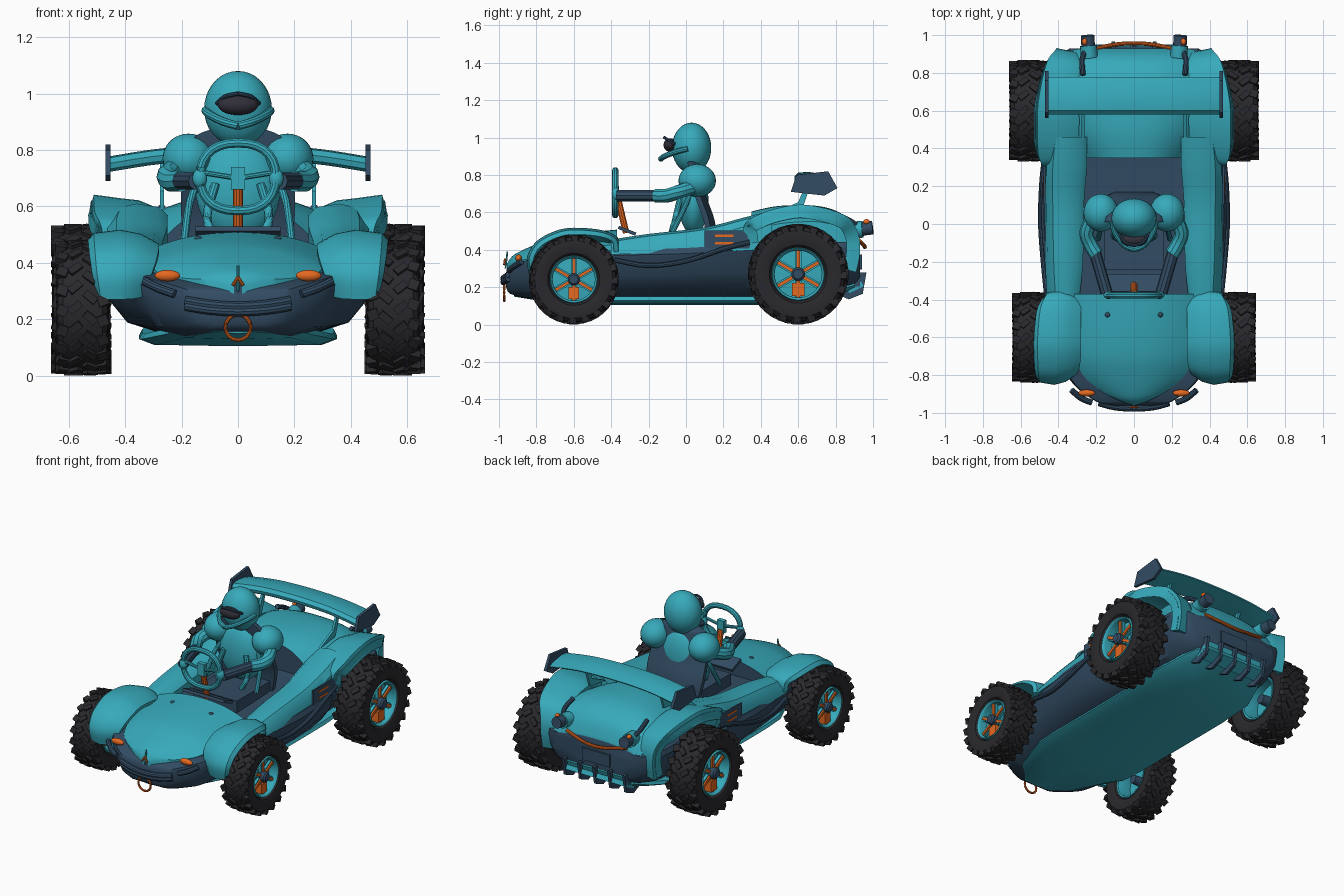
import bpy, bmesh, math
from mathutils import Vector, Matrix

if "Cube" in bpy.data.objects:
    bpy.data.objects.remove(bpy.data.objects["Cube"])

def colour(name, rgb):
    m = bpy.data.materials.new(name)
    m.diffuse_color = (*rgb, 1)
    m.use_nodes = True
    m.node_tree.nodes["Principled BSDF"].inputs["Base Color"].default_value = m.diffuse_color
    return m

TEAL = colour("teal paint", (0.038, 0.40, 0.495))
NAVY = colour("navy trim", (0.032, 0.072, 0.125))
ORANGE = colour("orange accent", (0.78, 0.14, 0.015))
RUBBER = colour("tyre rubber", (0.022, 0.022, 0.026))
DARK = colour("dark visor", (0.03, 0.027, 0.04))

def finish(name, bm, *mats, mirror=False):
    bmesh.ops.recalc_face_normals(bm, faces=bm.faces[:])
    me = bpy.data.meshes.new(name)
    bm.to_mesh(me)
    bm.free()
    ob = bpy.data.objects.new(name, me)
    bpy.context.collection.objects.link(ob)
    for m in mats:
        me.materials.append(m)
    if mirror:
        ob.modifiers.new("mirror", 'MIRROR')
    return ob

def smooth_rows(rows, sub=4):
    """Catmull-Rom refinement of a short table of stations."""
    out = []
    for i in range(len(rows) - 1):
        a, b, c, d = (rows[max(0, min(len(rows) - 1, i + k))] for k in (-1, 0, 1, 2))
        for s in range(sub):
            t = s / sub
            out.append([0.5 * (2*q + (r-p)*t + (2*p-5*q+4*r-u)*t*t + (3*q-p-3*r+u)*t**3)
                        for p, q, r, u in zip(a, b, c, d)])
    return out + [list(rows[-1])]

def loft(name, rings, *mats, mirror=False, cap_mat=0):
    bm = bmesh.new()
    vs = [[bm.verts.new(p) for p in r] for r in rings]
    n = len(rings[0])
    for a, b in zip(vs, vs[1:]):
        for i in range(n):
            bm.faces.new((a[i], a[(i+1) % n], b[(i+1) % n], b[i]))
    for r in (vs[0], vs[-1]):
        bm.faces.new(r).material_index = cap_mat
    return finish(name, bm, *mats, mirror=mirror)

def both(half):
    """Close a half section (x >= 0, first and last on the centre line)."""
    return half + [(-x, y, z) for x, y, z in half[-2:0:-1]]

def tube(name, pts, r, mat, mirror=False, sub=4, sides=10):
    pts = [Vector(p) for p in (smooth_rows(pts, sub) if len(pts) > 2 else pts)]
    rings = []
    for i, p in enumerate(pts):
        t = (pts[min(i+1, len(pts)-1)] - pts[max(i-1, 0)]).normalized()
        q = t.to_track_quat('Z', 'Y')
        rings.append([p + q @ Vector((r*math.cos(a), r*math.sin(a), 0))
                      for a in (2*math.pi*k/sides for k in range(sides))])
    return loft(name, rings, mat, mirror=mirror)

def ball(name, c, s, mat, mirror=False):
    bm = bmesh.new()
    bmesh.ops.create_uvsphere(bm, u_segments=28, v_segments=18, radius=1,
                              matrix=Matrix.Translation(c) @ Matrix.Diagonal((*s, 1)))
    return finish(name, bm, mat, mirror=mirror)

def box(name, c, s, mat, rot=(0, 'X'), mirror=False):
    bm = bmesh.new()
    bmesh.ops.create_cube(bm, size=1, matrix=Matrix.Translation(c) @ Matrix.Rotation(rot[0], 4, rot[1])
                          @ Matrix.Diagonal((*s, 1)))
    return finish(name, bm, mat, mirror=mirror)

def slab(name, outline, x0, x1, mat, mirror=False):
    """Side outline in (y, z) extruded from x0 to x1."""
    return loft(name, [[(x, y, z) for y, z in outline] for x in (x0, x1)], mat, mirror=mirror)

# --- lower hull: y, half width, bottom, top
hull = [(-.962, .10, .20, .28), (-.94, .20, .165, .31), (-.85, .32, .145, .345), (-.75, .37, .14, .365),
        (-.6, .40, .14, .38), (-.36, .45, .145, .40), (0, .49, .15, .41), (.3, .47, .15, .43),
        (.45, .42, .15, .44), (.75, .42, .17, .44), (.88, .40, .20, .44), (.93, .34, .24, .42)]
loft("lower_hull", [both([(0, y, b), (.55*w, y, b), (.8*w, y, b+.15*(t-b)), (.93*w, y, b+.45*(t-b)),
                          (w, y, t-.03), (.97*w, y, t), (0, y, t)])
                    for y, w, b, t in smooth_rows(hull)], NAVY)

# --- hood and rear deck: y, half width, crown height, edge height
def shell(name, rows, drop, power):
    rings = []
    for y, w, c, e in smooth_rows(rows):
        us = [k / 8 for k in range(9)]
        rings.append(both([(w*u, y, e + (c-e)*(1-u**power)) for u in us] + [(w, y, e-drop), (0, y, e-drop)]))
    return loft(name, rings, TEAL, NAVY, cap_mat=1)

shell("hood", [(-.958, .015, .325, .315), (-.93, .09, .365, .34), (-.88, .18, .395, .345), (-.8, .27, .43, .36),
               (-.7, .31, .465, .39), (-.55, .335, .49, .41), (-.37, .35, .508, .43)], .03, 2.3)
shell("rear_deck", [(.35, .25, .605, .50), (.5, .31, .635, .54), (.7, .35, .635, .55), (.82, .36, .60, .52),
                    (.89, .34, .54, .47), (.93, .31, .45, .41)], .1, 2.5)

# --- side rails beside the cockpit: y, top height, outer x, inner x
rail = [(-.4, .455, .46, .29), (-.2, .485, .47, .27), (.1, .52, .475, .265), (.3, .57, .475, .25), (.46, .61, .46, .25)]
loft("side_rail", [[(o, y, .375 + .03*(y+.4)), (o-.012, y, t-.05), (o-.045, y, t-.012), (o-.10, y, t),
                    (i+.03, y, t-.012), (i, y, t-.04), (i, y, .38)] for y, t, o, i in smooth_rows(rail)],
     TEAL, mirror=True)

# --- wheel arches: path rows y, z, inner x, outer x; crosswise drop below the path
def fender(name, rows, drops, flip):
    rows = smooth_rows(rows)
    rings = []
    for i, (y, z, xi, xo) in enumerate(rows):
        a, b = rows[max(i-1, 0)], rows[min(i+1, len(rows)-1)]
        t = Vector((b[0]-a[0], b[1]-a[1])).normalized()
        n = Vector((-t.y, t.x)) * flip
        us = (0, .25, .55, .92, 1, .995, .96, .5, 0)
        ds = list(drops) + [drops[4]+.003, drops[3]+.02, drops[2]+.02, drops[0]+.02]
        rings.append([(xi+(xo-xi)*u, y-n.x*d, z-n.y*d) for u, d in zip(us, ds)])
    loft(name, rings, TEAL, mirror=True)

fender("front_fender", [(-.84, .27, .33, .50), (-.85, .36, .31, .515), (-.80, .445, .29, .525), (-.7, .50, .28, .53),
                        (-.6, .518, .28, .53), (-.45, .505, .28, .515), (-.365, .465, .29, .48), (-.35, .39, .32, .47)],
       (.05, .015, 0, .012, .035), 1)
fender("rear_fender", [(.91, .28, .27, .42), (.93, .38, .27, .42), (.92, .49, .27, .43), (.85, .585, .28, .48),
                       (.65, .64, .29, .525), (.5, .625, .29, .53), (.37, .58, .30, .525), (.31, .53, .31, .50),
                       (.315, .43, .33, .48)], (.045, .02, .012, 0, .07), -1)

# --- floor pan: y, half width, lift
pan = [(-.92, .10, .045), (-.8, .22, .025), (-.5, .34, 0), (-.35, .35, 0), (.4, .35, 0), (.65, .35, .015),
       (.8, .30, .05), (.9, .25, .08)]
loft("floor_pan", [both([(0, y, .105+h), (.85*w, y, .11+h), (w, y, .13+h), (.97*w, y, .15+h), (0, y, .155+h)])
                   for y, w, h in pan], TEAL)

# --- rear diffuser
box("diffuser_panel", (0, .89, .245), (.46, .08, .08), NAVY)
box("diffuser_lip", (0, .905, .20), (.46, .085, .03), TEAL, (math.radians(25), 'X'))
for k in range(5):
    x = -.22 + .11*k
    slab("diffuser_fin", [(.80, .165), (.87, .135), (.945, .165), (.965, .28), (.82, .28)], x-.009, x+.009, NAVY)
    if k < 4:
        box("diffuser_insert", (x+.055, .932, .235), (.08, .01, .06), TEAL, (math.radians(-20), 'X'))

# --- wing with end plates and struts
wing = [(-.46, .717), (-.25, .748), (0, .757), (.25, .748), (.46, .717)]
foil = [(.58, .035), (.60, .055), (.65, .06), (.72, .05), (.778, .032), (.775, .025), (.68, .01), (.60, .005), (.585, .015)]
loft("rear_wing", [[(x, y, z+h) for y, h in foil] for x, z in smooth_rows(wing)], TEAL)
slab("wing_end_plate", [(.56, .71), (.59, .80), (.76, .82), (.81, .73), (.74, .69)], .452, .47, NAVY, mirror=True)
slab("wing_strut", [(.46, .59), (.62, .61), (.67, .76), (.645, .76), (.60, .655)], .262, .277, TEAL, mirror=True)

# --- side trim
tube("side_pipe", [(.462, -.38, .345), (.48, -.2, .315), (.494, 0, .34), (.489, .2, .405), (.475, .34, .44)], .014, NAVY, mirror=True)
box("side_panel", (.474, .22, .455), (.009, .24, .095), NAVY, mirror=True)
for z in (.435, .475):
    box("panel_stripe", (.477, .205, z), (.008, .10, .012), ORANGE, mirror=True)

# --- nose details
ball("headlight", (.25, -.895, .355), (.045, .018, .02), ORANGE, mirror=True)
tube("nose_slat", [(.225, -.945, .29), (.28, -.922, .31), (.33, -.88, .335)], .016, NAVY, mirror=True)
for dz in (-.010, .010):
    tube("front_bumper", [(-.185, -.948, .257+dz), (-.10, -.970, .243+dz), (0, -.976, .237+dz), (.10, -.970, .243+dz),
                          (.185, -.948, .257+dz)], .017, NAVY)
tube("tow_ring", [(.045*math.sin(a), -.972, .172+.045*math.cos(a)) for a in (math.pi*k/8 for k in range(17))], .007, ORANGE, sub=1)
tube("nose_pin", [(0, -.965, .30), (0, -.955, .39)], .005, TEAL)
tube("nose_chevron", [(0, -.968, .35), (.018, -.972, .32)], .006, ORANGE, mirror=True)
ball("hood_catch", (.14, -.48, .485), (.014, .014, .01), NAVY, mirror=True)

# --- tail details
tube("tail_light", [(.235, .88, .505), (.242, .945, .51)], .045, TEAL, mirror=True, sides=16)
tube("tail_light_ring", [(.242, .93, .51), (.246, .998, .518)], .036, NAVY, mirror=True, sides=16)
tube("tail_light_bezel", [(.27, .79, .595), (.275, .87, .56), (.255, .92, .525)], .014, NAVY, mirror=True)
ball("tail_light_cap", (.262, .965, .55), (.014, .018, .014), ORANGE, mirror=True)
tube("tail_strip", [(-.22, .925, .45), (-.1, .95, .425), (0, .956, .415), (.1, .95, .425), (.22, .925, .45)], .011, ORANGE)
box("tail_plate", (0, .935, .335), (.20, .012, .08), NAVY)

# --- cockpit
ring = [2*math.pi*k/28 for k in range(29)]
tube("steering_wheel", [(.134*math.copysign(abs(math.cos(a))**.85, math.cos(a)), -.378,
                         .705+.12*math.copysign(abs(math.sin(a))**.85, math.sin(a))) for a in ring], .017, TEAL, sub=1)
tube("wheel_spoke", [(0, -.375, .70), (.125, -.378, .72)], .010, TEAL, mirror=True)
box("wheel_hub", (0, -.372, .70), (.05, .03, .08), TEAL)
tube("steering_column", [(0, -.365, .68), (0, -.32, .49)], .018, ORANGE)
box("dashboard", (0, -.315, .502), (.30, .10, .018), NAVY, (math.radians(-22), 'X'))
seat = [(.17, .41, .17), (.155, .55, .20), (.11, .68, .20), (.08, .78, .195), (.07, .85, .15), (.07, .88, .07)]
loft("seat_back", [[(-w, y-.03, z), (-.6*w, y, z), (.6*w, y, z), (w, y-.03, z), (w, y-.06, z), (-w, y-.06, z)]
                   for y, z, w in smooth_rows(seat)], NAVY)
box("seat_base", (0, -.06, .44), (.32, .36, .08), NAVY)

# --- driver
ball("helmet", (0, .03, .945), (.12, .105, .135), TEAL)
ball("visor", (0, -.085, .96), (.072, .035, .036), DARK)
tube("chin_guard", [(0, -.135, .885), (.05, -.115, .90), (.10, -.05, .925), (.115, .01, .94)], .015, TEAL, mirror=True)
tube("visor_rim", [(0, -.115, 1.0), (.045, -.10, .99), (.075, -.06, .965)], .008, NAVY, mirror=True)
ball("torso", (0, .04, .66), (.15, .08, .18), TEAL)
ball("shoulder", (.175, .06, .77), (.092, .10, .088), TEAL, mirror=True)
tube("upper_arm", [(.21, .05, .74), (.25, -.04, .71), (.235, -.10, .69), (.20, -.16, .69)], .038, TEAL, mirror=True)
tube("forearm", [(.21, -.14, .69), (.145, -.365, .69)], .032, NAVY, mirror=True)
ball("hand", (.135, -.375, .70), (.026, .022, .035), TEAL, mirror=True)
tube("harness_strap", [(.13, .02, .70), (.17, -.01, .62), (.19, -.08, .48)], .014, TEAL, mirror=True)
tube("lap_strap", [(.08, -.03, .68), (.11, -.06, .56), (.08, -.08, .48)], .016, TEAL, mirror=True)

# --- wheels, built once with the axle on x and outside at +x
def revolve(bm, profile, n=40):
    rings = [[bm.verts.new((x, r*math.cos(a), r*math.sin(a))) for a in (2*math.pi*k/n for k in range(n))]
             for x, r in profile]
    for a, b in zip(rings, rings[1:]):
        for i in range(n):
            bm.faces.new((a[i], a[(i+1) % n], b[(i+1) % n], b[i]))
    return rings

def spun_box(bm, angle, c, s, yaw=0):
    bmesh.ops.create_cube(bm, size=1, matrix=Matrix.Rotation(angle, 4, 'X') @ Matrix.Translation(c)
                          @ Matrix.Rotation(yaw, 4, 'Z') @ Matrix.Diagonal((*s, 1)))

tyre = bmesh.new()
revolve(tyre, [(-.07, .142), (-.09, .155), (-.103, .195), (-.098, .232), (-.078, .252), (0, .257), (.078, .252),
               (.098, .232), (.103, .195), (.09, .155), (.07, .142)])
for k in range(20):
    a = 2*math.pi*k/20
    for s in (1, -1):
        off = 0 if s > 0 else math.pi/20
        spun_box(tyre, a+off, (.030*s, 0, .257), (.056, .030, .022), .7*s)
        spun_box(tyre, a+off, (.080*s, .012, .246), (.042, .042, .032), -.35*s)
rim = bmesh.new()
revolve(rim, [(-.07, .143), (-.085, .142), (-.082, .13), (-.07, .126), (.07, .126), (.082, .13), (.088, .138), (.07, .143)])
revolve(rim, [(.02, .127), (.028, .02)])
spokes, hub = bmesh.new(), bmesh.new()
for k in range(6):
    spun_box(spokes, math.pi*k/3, (.055, 0, .073), (.02, .018, .112))
    spun_box(rim, math.pi*k/3, (.045, 0, .073), (.02, .034, .112))
spun_box(spokes, math.pi, (.03, 0, .082), (.08, .065, .07))
rings = revolve(hub, [(-.06, .03), (.02, .036), (.085, .036), (.095, .026)], 16)
hub.faces.new(rings[-1])
hub.faces.new(rings[0])
parts = [finish("tyre", tyre, RUBBER), finish("rim", rim, TEAL),
         finish("wheel_spokes", spokes, ORANGE), finish("wheel_hub_cap", hub, NAVY)]
for part in parts:
    for x, y, r in ((.555, .6, .27), (.55, -.6, .242)):
        for side in (1, -1):
            ob = part.copy()
            bpy.context.collection.objects.link(ob)
            ob.location = (side*x, y, r)
            ob.rotation_euler.z = 0 if side > 0 else math.pi
            ob.scale = (r/.27,) * 3
    bpy.data.objects.remove(part)

# --- shading: smooth surfaces with crisp edges
for ob in bpy.context.scene.objects:
    ob.select_set(True)
    bpy.context.view_layer.objects.active = ob
bpy.ops.object.shade_smooth_by_angle(angle=math.radians(35))
